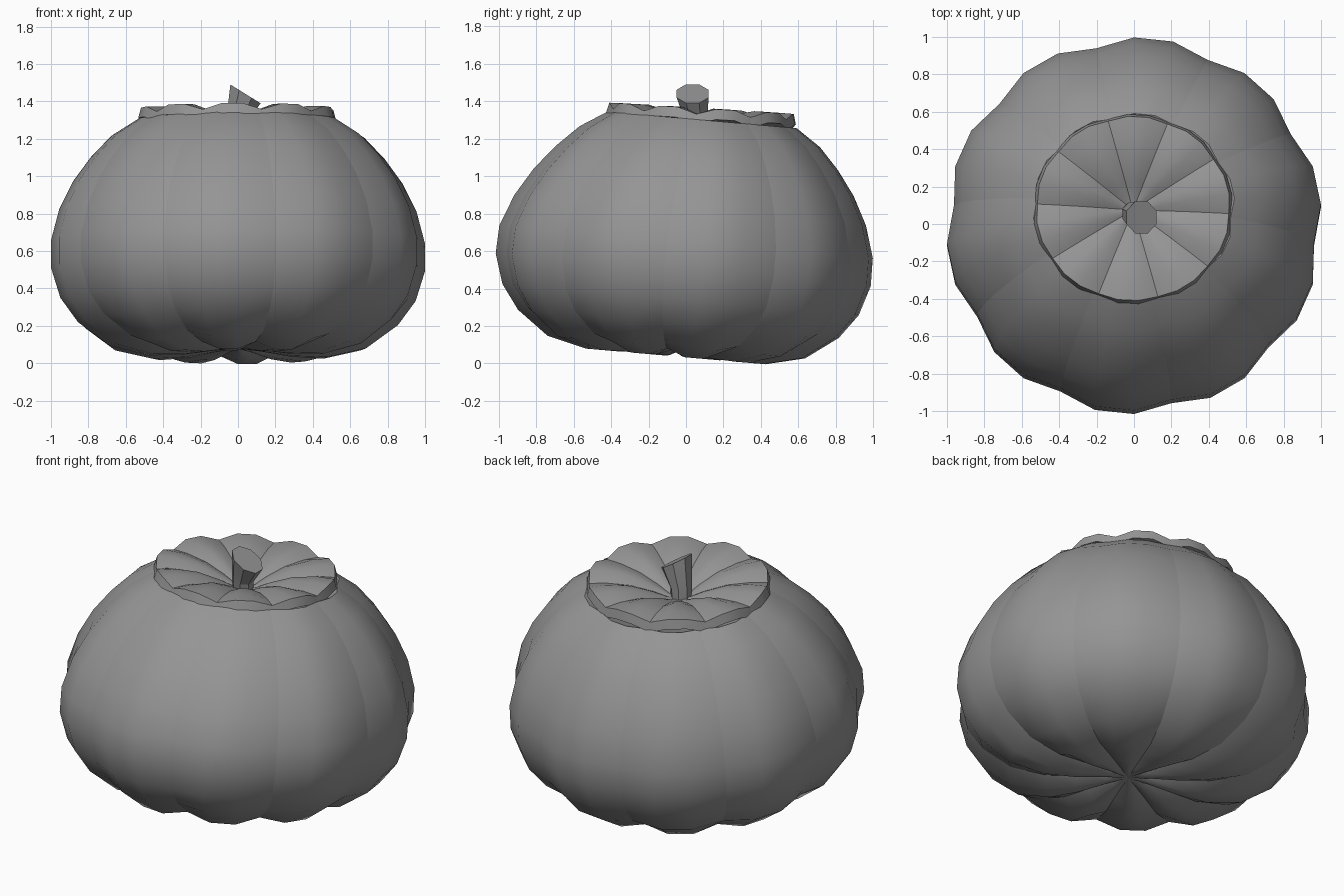
import bpy
import bmesh
from math import sin, cos, pi, radians
from mathutils import Matrix, Vector

if "Cube" in bpy.data.objects:
    bpy.data.objects.remove(bpy.data.objects["Cube"])

grey = bpy.data.materials.new("plain grey")
grey.use_nodes = True
COLOUR = (0.3, 0.3, 0.3, 1)
grey.diffuse_color = COLOUR
grey.node_tree.nodes["Principled BSDF"].inputs["Base Color"].default_value = COLOUR

LOBES = 10
SIDES = LOBES * 3  # one groove and two ridge columns per lobe


def finish(bm, name, smooth_angle):
    bmesh.ops.recalc_face_normals(bm, faces=bm.faces)
    mesh = bpy.data.meshes.new(name)
    bm.to_mesh(mesh)
    bm.free()
    mesh.materials.append(grey)
    ob = bpy.data.objects.new(name, mesh)
    bpy.context.collection.objects.link(ob)
    bpy.ops.object.select_all(action="DESELECT")
    ob.select_set(True)
    bpy.context.view_layer.objects.active = ob
    bpy.ops.object.shade_smooth_by_angle(angle=smooth_angle)
    return ob


def lobed_lathe(profile, start, shape):
    """Spin a profile (axis to axis); shape(r, z, groove) carves the grooves."""
    bm = bmesh.new()
    rings = []
    for r, z in profile[1:-1]:
        ring = []
        for i in range(SIDES):
            a = start + 2 * pi * i / SIDES
            rr, zz = shape(r, z, i % 3 == 0)
            ring.append(bm.verts.new((rr * cos(a), rr * sin(a), zz)))
        rings.append(ring)
    ends = [bm.verts.new((0, 0, p[1])) for p in (profile[0], profile[-1])]
    for i in range(SIDES):
        j = (i + 1) % SIDES
        for low, high in zip(rings, rings[1:]):
            bm.faces.new((low[i], low[j], high[j], high[i]))
        bm.faces.new((ends[0], rings[0][j], rings[0][i]))
        bm.faces.new((ends[1], rings[-1][i], rings[-1][j]))
    return bm, rings, ends


def crease_grooves(rings, ends):
    """Keep a hard seam between neighbouring lobes."""
    for i in range(0, SIDES, 3):
        line = [ends[0]] + [ring[i] for ring in rings] + [ends[1]]
        for a, b in zip(line, line[1:]):
            for e in a.link_edges:
                if e.other_vert(a) == b:
                    e.smooth = False


# Body: squat lobed shell, leaning slightly backwards
body_profile = [(0, .075), (.12, .065), (.3, .04), (.48, .035), (.69, .085),
                (.86, .21), (.955, .34), (1.005, .5), (1.005, .65), (.96, .82),
                (.885, .97), (.79, 1.1), (.68, 1.215), (.54, 1.305),
                (.3, 1.2), (0, 1.12)]


def body_shape(r, z, groove):
    if groove:
        z += .045 * max(0, 1 - z / .35) * min(1, r / .3)
        r *= .963
    return r, z


bm, rings, ends = lobed_lathe(body_profile, radians(30), body_shape)
crease_grooves(rings, ends)
for v in bm.verts:
    t = max(0, (v.co.z - .6) / .7)
    v.co.y = v.co.y * (1 - .06 * t) + .03 * t
pivot = Vector((0, 0, .67))
bmesh.ops.rotate(bm, verts=bm.verts, cent=pivot, matrix=Matrix.Rotation(radians(-5), 3, "X"))
finish(bm, "body", radians(50))

# Lid: scalloped cap with a sunken middle
lid_profile = [(0, -.12), (.3, -.05), (.535, -.005), (.52, .05),
               (.42, .052), (.28, .03), (.15, -.02), (.07, -.06), (0, -.075)]


def lid_shape(r, z, groove):
    if groove:
        z -= .032 * min(1, r / .35)
        r *= .985
    return r, z


bm, rings, ends = lobed_lathe(lid_profile, radians(33), lid_shape)
crease_grooves(rings, ends)
bmesh.ops.scale(bm, verts=bm.verts, vec=(1, .95, 1))
bmesh.ops.rotate(bm, verts=bm.verts, matrix=Matrix.Rotation(radians(-3.5), 3, "X"))
bmesh.ops.translate(bm, verts=bm.verts, vec=(-.005, .08, 1.312))
finish(bm, "lid", radians(30))

# Stem: eight-sided, flaring upwards to a slanted cut
bm = bmesh.new()
stem_rings = []
for centre, radius, slope in (((-.01, .06, 1.2), .06, 0),
                              ((-.005, .055, 1.3), .065, -.15),
                              ((.04, .035, 1.44), .092, -.62)):
    ring = []
    for i in range(8):
        a = 2 * pi * (i + .5) / 8
        x, y = radius * cos(a) * .95, radius * sin(a)
        ring.append(bm.verts.new(Vector(centre) + Vector((x, y, slope * x))))
    stem_rings.append(ring)
for low, high in zip(stem_rings, stem_rings[1:]):
    for i in range(8):
        j = (i + 1) % 8
        bm.faces.new((low[i], low[j], high[j], high[i]))
bm.faces.new(stem_rings[0][::-1])
bm.faces.new(stem_rings[-1])
finish(bm, "stem", radians(20))
